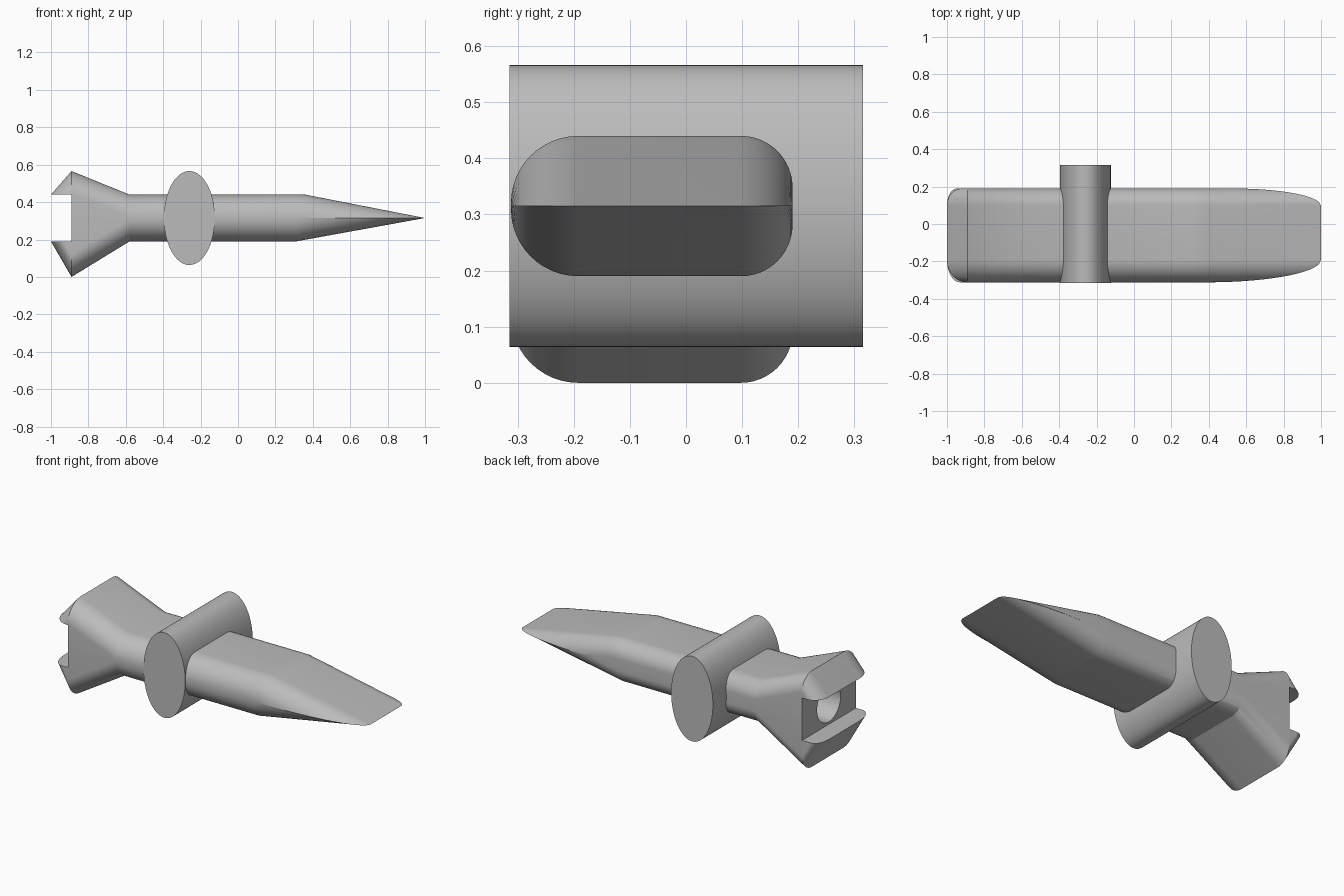
import bpy, bmesh
from math import asin, cos, sin, pi

if "Cube" in bpy.data.objects:
    bpy.data.objects.remove(bpy.data.objects["Cube"])

grey = bpy.data.materials.new("plain grey")
grey.diffuse_color = (0.5, 0.5, 0.5, 1)
grey.use_nodes = True
grey.node_tree.nodes["Principled BSDF"].inputs["Base Color"].default_value = (0.5, 0.5, 0.5, 1)

FRONT, BACK = -0.312, 0.19       # side faces of the body
R_FRONT, R_BACK = 0.12, 0.092    # edge rounding on each side
MID = 0.315                      # centre height
STEPS = 12


def half_section(base, edge):
    """Rounded outline from the base plane to a top or bottom edge, front to back."""
    h, sign = abs(edge - base), 1 if edge >= base else -1

    def corner(side, r, inward):
        start = asin(max(0.0, min(1.0, 1 - h / r)))
        arc = [start + (pi / 2 - start) * i / STEPS for i in range(STEPS + 1)]
        pts = [(side + inward * r * (1 - cos(a)), edge + sign * r * (sin(a) - 1)) for a in arc]
        return [(pts[0][0], base)] + pts

    return corner(FRONT, R_FRONT, 1) + corner(BACK, R_BACK, -1)[::-1]


def finish(obj, smooth=True):
    obj.data.materials.append(grey)
    if smooth:
        bpy.ops.object.select_all(action="DESELECT")
        obj.select_set(True)
        bpy.context.view_layer.objects.active = obj
        bpy.ops.object.shade_smooth_by_angle(angle=0.4)
    return obj


def loft(name, rings, cap=True):
    bm = bmesh.new()
    loops = [[bm.verts.new(p) for p in ring] for ring in rings]
    for a, b in zip(loops, loops[1:]):
        for i in range(len(a)):
            j = (i + 1) % len(a)
            bm.faces.new((a[i], a[j], b[j], b[i]))
    if cap:
        bm.faces.new(loops[0])
    bmesh.ops.remove_doubles(bm, verts=bm.verts, dist=0.0004)
    bmesh.ops.dissolve_degenerate(bm, edges=bm.edges, dist=0.0001)
    bmesh.ops.recalc_face_normals(bm, faces=bm.faces)
    mesh = bpy.data.meshes.new(name)
    bm.to_mesh(mesh)
    bm.free()
    obj = bpy.data.objects.new(name, mesh)
    bpy.context.collection.objects.link(obj)
    return obj


def profile(x, points):
    """Height of a side profile at x."""
    for (xa, za), (xb, zb) in zip(points, points[1:]):
        if x <= xb:
            return za + (zb - za) * (x - xa) / (xb - xa)
    return points[-1][1]


# Body: flared tail, straight shank and wedge tip
top = [(-0.89, 0.566), (-0.58, 0.44), (0.36, 0.44), (1, MID)]
bottom = [(-0.89, 0.0), (-0.58, 0.19), (0.31, 0.19), (1, MID)]
stations = [-0.89, -0.58, 0.31, 0.36] + [1 - 0.6 * (1 - i / 14) ** 1.5 for i in range(15)]
rings = []
for x in stations:
    upper = half_section(MID, profile(x, top))
    lower = half_section(MID, profile(x, bottom))
    rings.append([(x, y, z) for y, z in upper + lower[::-1]])
body = loft("body", rings)

# Round socket in the tail wall
bpy.ops.mesh.primitive_cylinder_add(vertices=48, radius=0.11, depth=0.5,
                                    location=(-0.89, -0.06, MID), rotation=(0, pi / 2, 0))
cutter = bpy.context.object
cutter.name = "socket_cutter"
cutter.hide_render = True
mod = body.modifiers.new("socket", "BOOLEAN")
mod.operation, mod.solver, mod.object = "DIFFERENCE", "EXACT", cutter
bpy.context.view_layer.objects.active = body
bpy.ops.object.modifier_apply(modifier=mod.name)
bpy.data.objects.remove(cutter)
finish(body)

# Two pointed prongs behind the tail wall
for name, base, edge in (("upper_prong", 0.44, 0.566), ("lower_prong", 0.19, 0.0)):
    rings = []
    for i in range(13):
        t = 1 - (1 - i / 12) ** 1.5
        z = edge + (base - edge) * t
        rings.append([(-0.89 - 0.11 * t, y, zz) for y, zz in half_section(base, z)])
    finish(loft(name, rings, cap=False))

# Oval crossbar
bpy.ops.mesh.primitive_cylinder_add(vertices=96, radius=1, depth=0.63,
                                    location=(-0.26, 0, MID), rotation=(pi / 2, 0, 0))
bar = bpy.context.object
bar.name = "crossbar"
bar.scale = (0.136, 0.251, 1)
bpy.ops.object.transform_apply(location=False, rotation=True, scale=True)
finish(bar)
